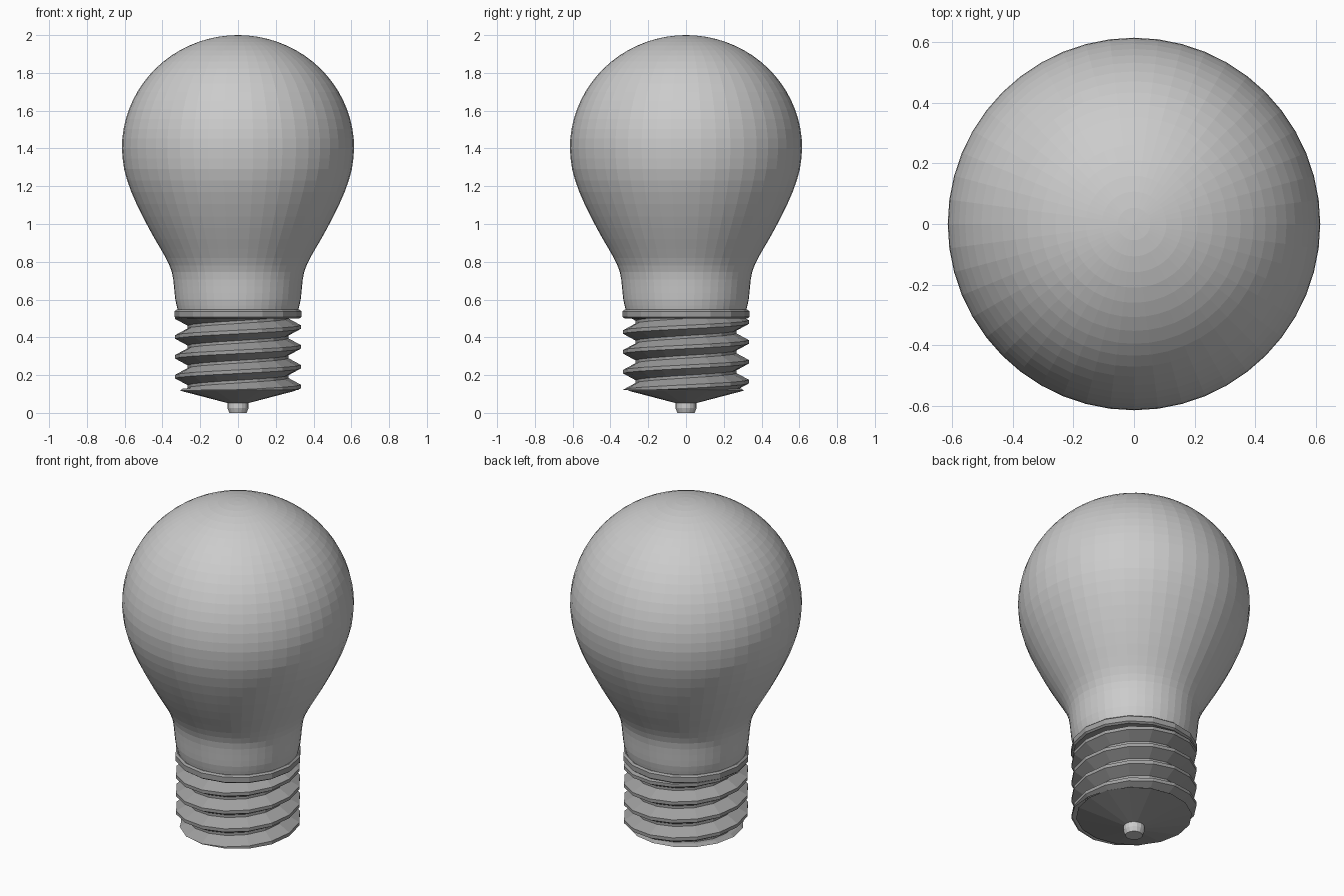
import bpy, bmesh, math
from mathutils import Vector

if "Cube" in bpy.data.objects:
    bpy.data.objects.remove(bpy.data.objects["Cube"])

metal = bpy.data.materials.new("dark_metal")
metal.diffuse_color = (0.35, 0.35, 0.35, 1)
metal.use_nodes = True
metal.node_tree.nodes["Principled BSDF"].inputs["Base Color"].default_value = metal.diffuse_color


def finish(name, bm, mat=None):
    bmesh.ops.remove_doubles(bm, verts=bm.verts, dist=1e-5)
    bmesh.ops.recalc_face_normals(bm, faces=bm.faces)
    mesh = bpy.data.meshes.new(name)
    bm.to_mesh(mesh)
    bm.free()
    if mat:
        mesh.materials.append(mat)
    obj = bpy.data.objects.new(name, mesh)
    bpy.context.collection.objects.link(obj)
    return obj


def skin(bm, columns):
    """Join neighbouring columns of points with quads."""
    cols = [[bm.verts.new(p) for p in c] for c in columns]
    for a, b in zip(cols, cols[1:]):
        for k in range(len(a) - 1):
            bm.faces.new((a[k], b[k], b[k + 1], a[k + 1]))


def lathe(name, profile, sides, mat=None):
    bm = bmesh.new()
    angles = [2 * math.pi * i / sides for i in range(sides + 1)]
    skin(bm, [[(r * math.cos(t), r * math.sin(t), z) for r, z in profile] for t in angles])
    return finish(name, bm, mat)


def smooth_path(pts, steps):
    """Catmull-Rom curve through the points."""
    p = [Vector(q) for q in pts]
    p = [2 * p[0] - p[1]] + p + [2 * p[-1] - p[-2]]
    out = []
    for a, b, c, d in zip(p, p[1:], p[2:], p[3:]):
        for s in range(steps):
            t = s / steps
            out.append(0.5 * (2 * b + (c - a) * t + (2 * a - 5 * b + 4 * c - d) * t**2
                              + (3 * b - a - 3 * c + d) * t**3))
    return [tuple(v) for v in out + [p[-2]]]


# Glass: neck curve below, rounded dome above
neck = smooth_path([(0.318, 0.54), (0.332, 0.6), (0.339, 0.67), (0.35, 0.745), (0.382, 0.82),
                    (0.44, 0.92), (0.505, 1.04), (0.565, 1.17), (0.603, 1.29), (0.615, 1.4)], 2)
dome = [(0.615 * math.cos(a), 1.4 + 0.6 * math.sin(a))
        for a in (math.pi / 2 * i / 18 for i in range(1, 19))]
lathe("glass_bulb", [(0, 0.52), (0.31, 0.52)] + neck + dome, 48)

# Collar ring between glass and screw
lathe("collar", [(0, 0.5), (0.325, 0.5), (0.336, 0.508), (0.336, 0.538), (0.325, 0.547), (0, 0.547)],
      16, metal)

# Screw thread: a zigzag section that climbs one pitch per turn
SIDES, PITCH, LOW, HIGH = 16, 0.105, 0.12, 0.505
SECTION = [(0.0, 0.333), (0.18, 0.333), (0.52, 0.267), (0.66, 0.267), (1.0, 0.333)]


def thread_radius(phase):
    phase %= 1
    for (a, ra), (b, rb) in zip(SECTION, SECTION[1:]):
        if phase <= b:
            return ra + (rb - ra) * (phase - a) / (b - a)


columns = []
for i in range(SIDES + 1):
    turn = i / SIDES
    t = 2 * math.pi * turn
    start = 0.13 + PITCH * turn
    col = []
    for k in range(-2, 5):
        for f, _ in SECTION[:-1]:
            z = min(max(start + PITCH * (k + f), LOW), HIGH)
            r = thread_radius((z - start) / PITCH + 1e-7)
            col.append((r * math.cos(t), r * math.sin(t), z))
    columns.append(col)
bm = bmesh.new()
skin(bm, columns)
bmesh.ops.remove_doubles(bm, verts=bm.verts, dist=1e-5)
bmesh.ops.dissolve_degenerate(bm, edges=bm.edges, dist=1e-5)
finish("screw_thread", bm, metal)

# Conical underside and contact tip
lathe("base_cone", [(0, 0.13), (0.29, 0.13), (0.308, 0.118), (0.055, 0.052), (0, 0.052)], 16, metal)
lathe("contact_tip", [(0, 0.06), (0.056, 0.055), (0.056, 0.025), (0.046, 0.0), (0, 0.0)], 16)
